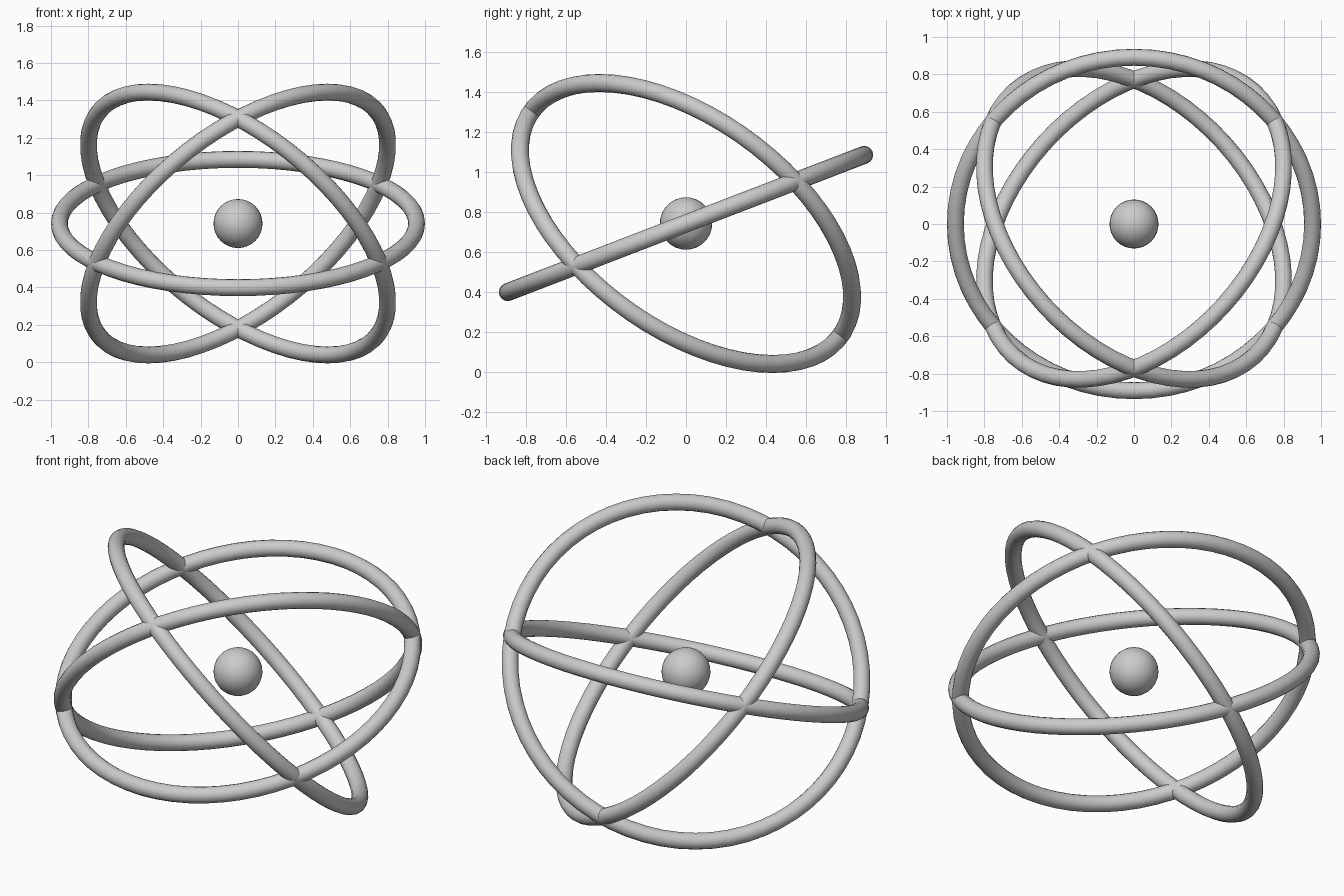
import bpy
from mathutils import Vector

if "Cube" in bpy.data.objects:
    bpy.data.objects.remove(bpy.data.objects["Cube"])

CENTER = Vector((0, 0, 0.742))
RING_RADIUS, TUBE_RADIUS = 0.955, 0.045


def smooth(name):
    bpy.context.object.name = name
    bpy.ops.object.shade_smooth()


def ring(name, normal):
    # Circular orbit around the core, facing along the given normal
    rot = Vector(normal).to_track_quat('Z', 'Y').to_euler()
    bpy.ops.mesh.primitive_torus_add(
        major_radius=RING_RADIUS, minor_radius=TUBE_RADIUS,
        major_segments=64, minor_segments=16,
        location=CENTER, rotation=rot)
    smooth(name)


# Central ball
bpy.ops.mesh.primitive_uv_sphere_add(segments=32, ring_count=16,
                                     radius=0.131, location=CENTER)
smooth("core")

# Gently tilted ring
ring("middle_ring", (0, -0.359, 0.933))

# Mirrored pair of steep rings
for side, s in (("left", -1), ("right", 1)):
    ring(side + "_ring", (s * 0.546, 0.493, 0.677))
